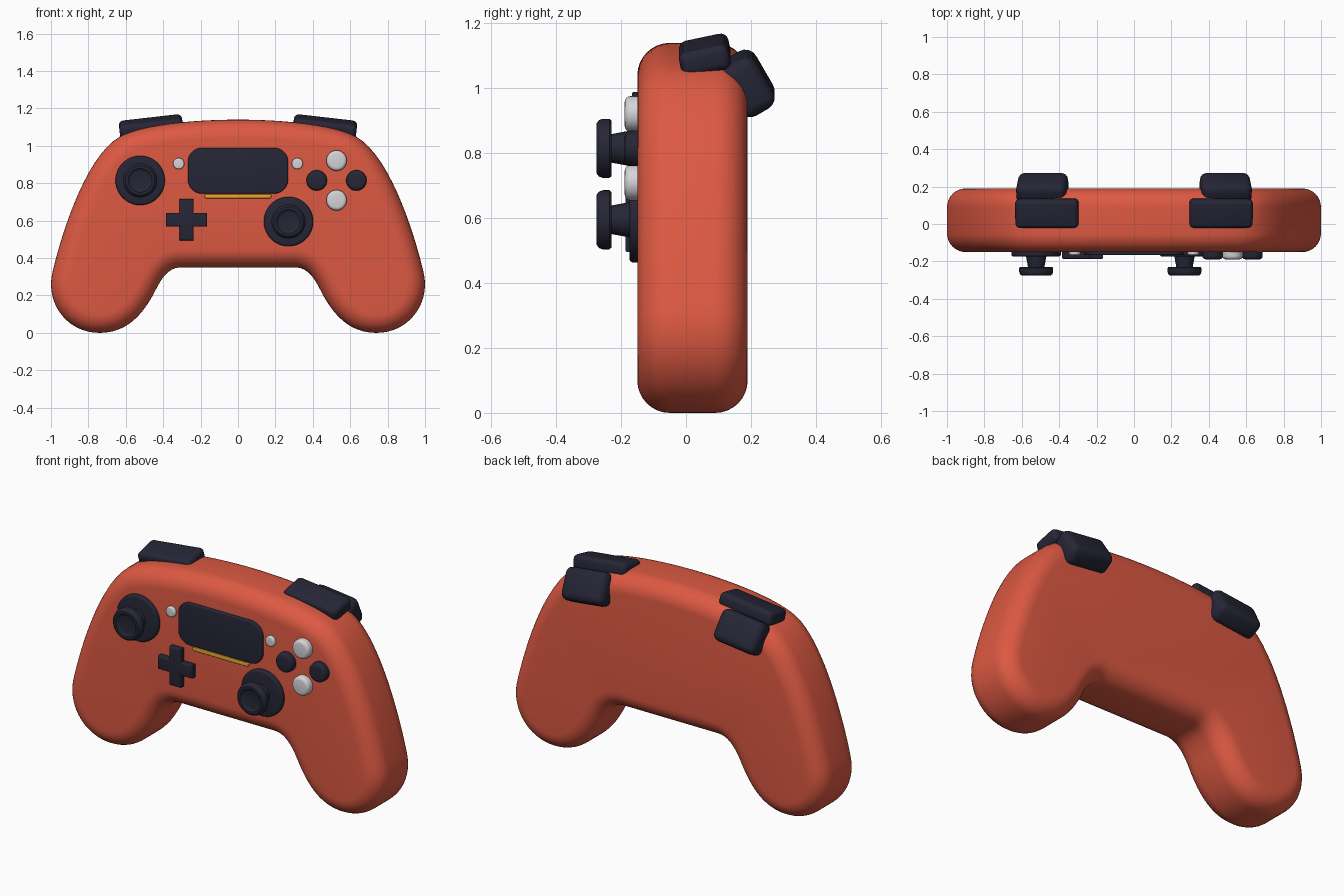
import bpy, bmesh, math
from mathutils import Vector, Matrix
from mathutils.geometry import interpolate_bezier

cube = bpy.data.objects.get("Cube")
if cube:
    bpy.data.objects.remove(cube)


def material(name, rgb):
    m = bpy.data.materials.new(name)
    m.use_nodes = True
    m.diffuse_color = (*rgb, 1)
    m.node_tree.nodes["Principled BSDF"].inputs["Base Color"].default_value = (*rgb, 1)
    return m


ORANGE = material("coral_orange", (0.72, 0.10, 0.055))
NAVY = material("dark_navy", (0.019, 0.019, 0.037))
GREY = material("light_grey", (0.66, 0.66, 0.69))
GOLD = material("gold", (0.75, 0.40, 0.03))


def finish(name, bm, mat):
    bmesh.ops.recalc_face_normals(bm, faces=bm.faces)
    mesh = bpy.data.meshes.new(name)
    bm.to_mesh(mesh)
    bm.free()
    mesh.materials.append(mat)
    ob = bpy.data.objects.new(name, mesh)
    bpy.context.collection.objects.link(ob)
    bpy.ops.object.select_all(action='DESELECT')
    ob.select_set(True)
    bpy.context.view_layer.objects.active = ob
    bpy.ops.object.shade_smooth_by_angle(angle=math.radians(35))
    return ob


def loft(name, rings, mat):
    """Skin closed rings of 3D points and cap both ends."""
    bm = bmesh.new()
    loops = [[bm.verts.new(p) for p in ring] for ring in rings]
    for a, b in zip(loops, loops[1:]):
        for i in range(len(a)):
            j = (i + 1) % len(a)
            bm.faces.new((a[i], a[j], b[j], b[i]))
    bm.faces.new(loops[0])
    bm.faces.new(loops[-1])
    return finish(name, bm, mat)


def inset(pts, d):
    """Move a clockwise outline inward by d with mitred corners."""
    out = []
    for i, p in enumerate(pts):
        e1 = (p - pts[i - 1]).normalized()
        e2 = (pts[(i + 1) % len(pts)] - p).normalized()
        n1, n2 = Vector((e1.y, -e1.x)), Vector((e2.y, -e2.x))
        out.append(p + (n1 + n2) * d / (1 + n1.dot(n2)))
    return out


def slab(name, pts, front, back, mat, bevel, steps=4, both=False):
    """Extrude an x-z outline along y with rounded rims."""
    rounds = [(bevel * (1 - math.sin(a)), bevel * (1 - math.cos(a)))
              for a in (math.pi / 2 * k / steps for k in range(steps + 1))]
    rows = [(d, front + t) for t, d in rounds]
    rows = [(bevel * (1 - math.sin(a)), front + bevel * (1 - math.cos(a)))
            for a in (math.pi / 2 * k / steps for k in range(steps + 1))]
    if both:
        rows += [(d, front + back - y) for d, y in reversed(rows)]
    else:
        rows.append((0, back))
    rings = [[(p.x, y, p.y) for p in inset(pts, d)] for d, y in rows]
    return loft(name, rings, mat)


def rounded_rect(cx, cz, hx, hz, r, n=8):
    pts = []
    for k, (sx, sz) in enumerate(((1, 1), (1, -1), (-1, -1), (-1, 1))):
        for i in range(n + 1):
            a = math.pi / 2 * (1 - k - i / n)
            pts.append(Vector((cx + sx * (hx - r) + r * math.cos(a),
                               cz + sz * (hz - r) + r * math.sin(a))))
    return pts


def circle(cx, cz, r, n=32):
    return [Vector((cx + r * math.cos(-math.tau * i / n),
                    cz + r * math.sin(-math.tau * i / n))) for i in range(n)]


# Body shell: half outline from Bezier segments, mirrored
SEGMENTS = [
    ((0, 1.14), (0.2, 1.14), (0.5, 1.12), (0.63, 1.05)),
    ((0.63, 1.05), (0.83, 0.94), (0.965, 0.45), (0.995, 0.31)),
    ((0.995, 0.31), (1.025, 0.15), (0.91, 0), (0.74, 0)),
    ((0.74, 0), (0.6, 0), (0.51, 0.09), (0.44, 0.23)),
    ((0.44, 0.23), (0.39, 0.33), (0.35, 0.35), (0.30, 0.35)),
    ((0.30, 0.35), (0.2, 0.35), (0.1, 0.35), (0, 0.35)),
]
half = []
for seg in SEGMENTS:
    half += interpolate_bezier(*[Vector(p) for p in seg], 17)[:-1]
half = [p.to_2d() for p in half] + [Vector((0, 0.35))]
outline = half + [Vector((-p.x, p.y)) for p in reversed(half[1:-1])]
slab("body_shell", outline, -0.15, 0.19, ORANGE, 0.1, steps=8, both=True)

FACE = -0.14  # parts sink slightly into the shell

# Screen and light strip
slab("screen_panel", rounded_rect(0, 0.867, 0.268, 0.122, 0.075), -0.167, FACE, NAVY, 0.008)
slab("light_strip", rounded_rect(0, 0.73, 0.178, 0.011, 0.008, 4), -0.162, FACE, GOLD, 0.004)

# Directional pad
L, W = 0.11, 0.037
quarter = [(W, L), (W, W), (L, W)]
cross = []
for k in range(4):
    turn = Matrix.Rotation(-math.pi / 2 * k, 2)
    cross += [turn @ Vector(p) + Vector((-0.275, 0.605)) for p in quarter]
slab("direction_pad", cross, -0.187, FACE, NAVY, 0.009)

# Round buttons
for name, x, z, mat in (("top", 0, 1, GREY), ("bottom", 0, -1, GREY),
                        ("left", 1, 0, NAVY), ("right", -1, 0, NAVY)):
    slab(name + "_face_button", circle(0.527 + 0.106 * x, 0.815 + 0.106 * z, 0.055),
         -0.189, FACE, mat, 0.018)
for name, side in (("left", 1), ("right", -1)):
    slab(name + "_menu_button", circle(side * 0.317, 0.905, 0.03), -0.167, FACE, GREY, 0.008)

# Thumb sticks: collar, and a turned stem with dished cap
STICK = [(0.058, FACE), (0.055, -0.17), (0.044, -0.23), (0.086, -0.23), (0.091, -0.236),
         (0.091, -0.256), (0.087, -0.268), (0.078, -0.275), (0.064, -0.275),
         (0.058, -0.269), (0.048, -0.266)]
for name, x, z in (("right", -0.523, 0.815), ("left", 0.27, 0.595)):
    slab(name + "_stick_collar", circle(x, z, 0.132, 48), -0.174, FACE, NAVY, 0.012)
    loft(name + "_thumb_stick",
         [[(p.x, y, p.y) for p in circle(x, z, r, 40)] for r, y in STICK], NAVY)


# Shoulder bumpers and triggers
def soft_box(name, size, centre, pitch, side, bevel):
    bm = bmesh.new()
    bmesh.ops.create_cube(bm, size=1)
    bmesh.ops.scale(bm, vec=size, verts=bm.verts)
    bmesh.ops.bevel(bm, geom=bm.edges[:], offset=bevel, segments=4, profile=0.5,
                    affect='EDGES')
    x, y, z = centre
    place = (Matrix.Translation((side * x, y, z))
             @ Matrix.Rotation(math.radians(6.5) * side, 4, 'Y')
             @ Matrix.Rotation(math.radians(pitch), 4, 'X'))
    bmesh.ops.transform(bm, matrix=place, verts=bm.verts)
    finish(name, bm, NAVY)


for name, side in (("left", 1), ("right", -1)):
    soft_box(name + "_bumper", (0.34, 0.155, 0.08), (0.465, 0.058, 1.102), 12, side, 0.025)
    soft_box(name + "_trigger", (0.27, 0.12, 0.18), (0.49, 0.19, 1.015), 30, side, 0.038)
